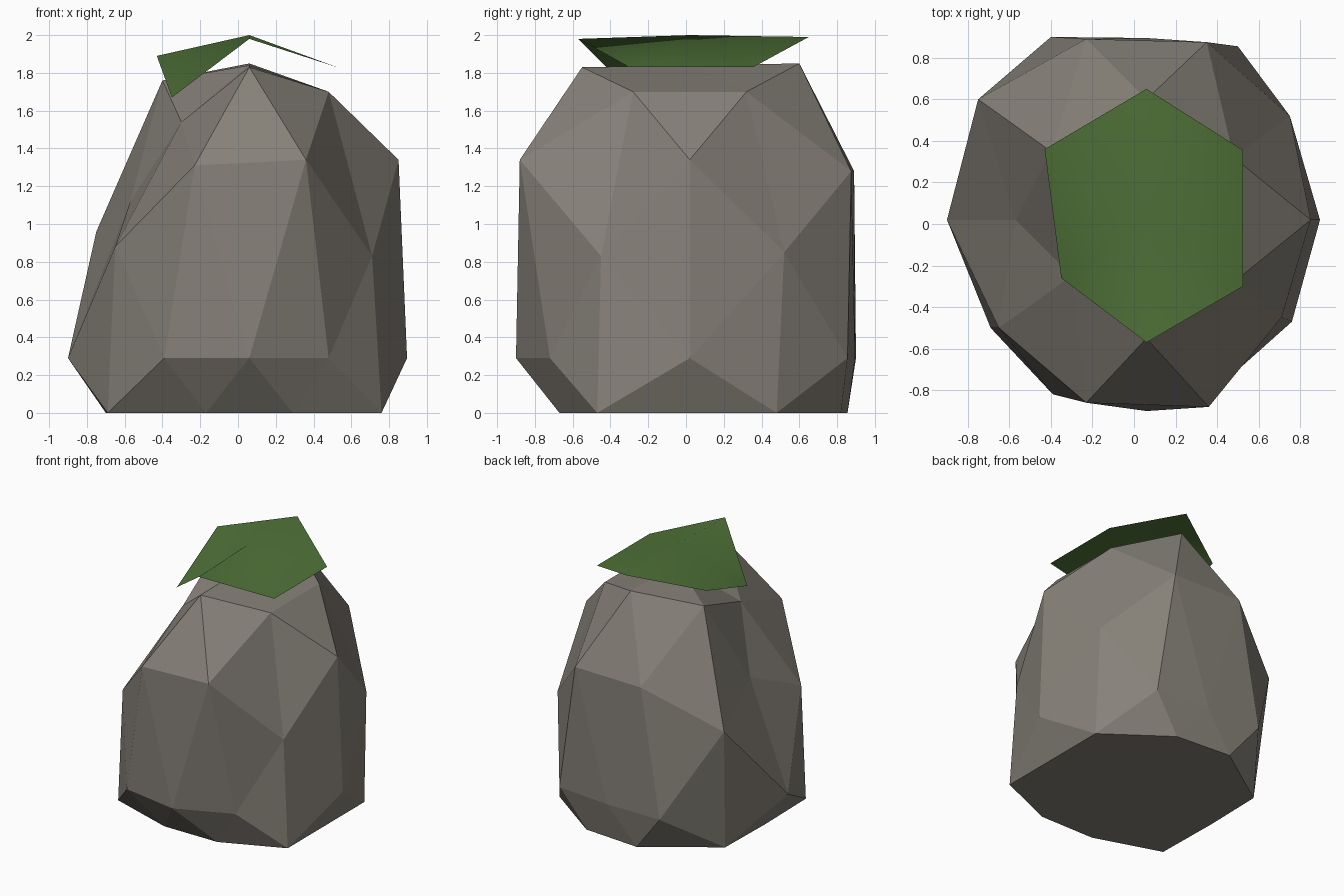
import bpy, bmesh
from mathutils import Vector

if "Cube" in bpy.data.objects:
    bpy.data.objects.remove(bpy.data.objects["Cube"])


def material(name, rgb):
    m = bpy.data.materials.new(name)
    m.diffuse_color = (*rgb, 1)
    m.use_nodes = True
    m.node_tree.nodes["Principled BSDF"].inputs["Base Color"].default_value = m.diffuse_color
    return m


def add_object(name, bm, mat):
    me = bpy.data.meshes.new(name)
    bm.to_mesh(me)
    bm.free()
    me.materials.append(mat)
    ob = bpy.data.objects.new(name, me)
    bpy.context.collection.objects.link(ob)
    return ob


def mirrored(a, b, c):
    # sign order: ++, +-, -+, -- (zero axes are not repeated)
    return [Vector((sx * a, sy * b, c)).normalized()
            for sx in ((1, -1) if a else (1,))
            for sy in ((1, -1) if b else (1,))]


# Boulder: icosphere directions per ring, each with its displaced points
rings = [
    ((0, 0, 1), [(.06, .02, 1.84)]),
    ((0, .5257, .8507), [(.06, .60, 1.85), (.06, -.55, 1.83)]),
    ((.5, .309, .809), [(.48, .32, 1.70), (.48, -.28, 1.70),
                        (-.40, .35, 1.76), (-.30, -.25, 1.54)]),
    ((.8507, 0, .5257), [(.85, .02, 1.34), (-.57, .02, 1.12)]),
    ((.309, .809, .5), [(.35, .875, 1.28), (.36, -.88, 1.34),
                        (-.23, .89, 1.28), (-.23, -.86, 1.31)]),
    ((.809, .5, .309), [(.75, .52, .85), (.71, -.45, .83),
                        (-.75, .60, .96), (-.65, -.50, .88)]),
    ((1, 0, 0), [(.895, .02, .29), (-.90, .02, .29)]),
    ((0, 1, 0), [(.06, .895, .29), (.06, -.90, .29)]),
    ((.5257, .8507, 0), [(.50, .855, .29), (.48, -.72, .29),
                         (-.40, .90, .29), (-.39, -.82, .29)]),
    ((.809, .5, -.309), [(.76, .48, 0), (.76, -.47, 0),
                         (-.69, .50, 0), (-.69, -.50, 0)]),
    ((.309, .809, -.5), [(.29, .82, 0), (.29, -.67, 0),
                         (-.17, .855, 0), (-.17, -.67, 0)]),
    ((.8507, 0, -.5257), [(.76, .02, 0), (-.70, .02, 0)]),
]
bm = bmesh.new()
target = {}
for direction, points in rings:
    for d, p in zip(mirrored(*direction), points):
        target[bm.verts.new(d)] = p
bmesh.ops.convex_hull(bm, input=bm.verts[:])
for v, p in target.items():
    v.co = p
bmesh.ops.recalc_face_normals(bm, faces=bm.faces[:])
add_object("boulder", bm, material("stone", (.24, .22, .19)))

# Moss cap: thin open fan resting over the top
rim = [(.06, .65, 1.99), (-.43, .36, 1.89), (-.35, -.26, 1.67),
       (.06, -.57, 1.98), (.525, -.30, 1.83), (.525, .355, 1.83)]
bm = bmesh.new()
centre = bm.verts.new((.06, .02, 2.0))
edge = [bm.verts.new(p) for p in rim]
for a, b in zip(edge, edge[1:] + edge[:1]):
    bm.faces.new((centre, a, b)).smooth = True
add_object("moss_cap", bm, material("moss", (.08, .17, .04)))
